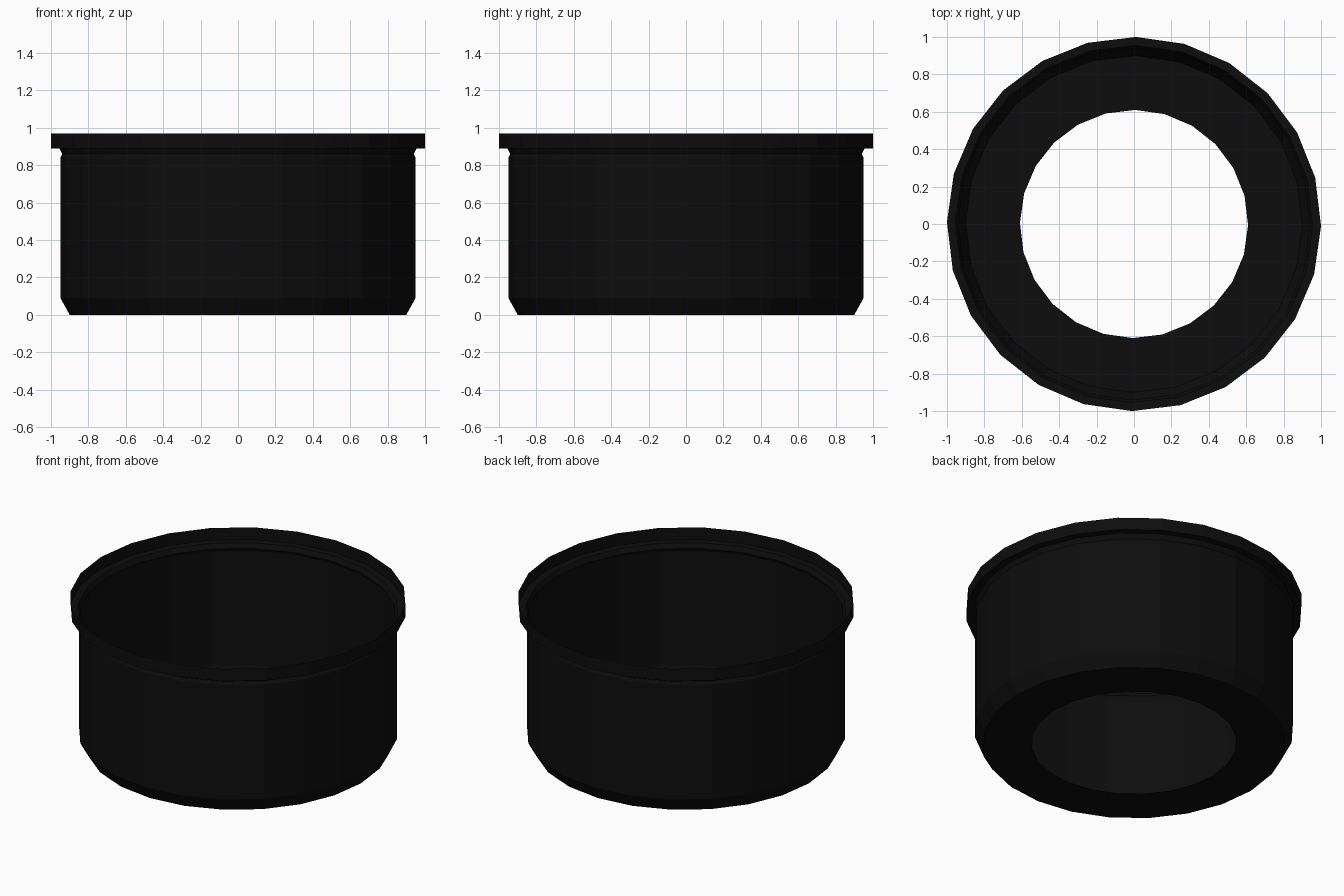
import bpy, bmesh, math

if "Cube" in bpy.data.objects:
    bpy.data.objects.remove(bpy.data.objects["Cube"])

SIDES = 24
TURN = math.radians(-0.6)

black = bpy.data.materials.new("matte black")
black.diffuse_color = (0.004, 0.004, 0.004, 1)
black.use_nodes = True
black.node_tree.nodes["Principled BSDF"].inputs["Base Color"].default_value = black.diffuse_color

# Thin shell profile (radius, height): open base, chamfer, wall, groove, stepped rim
profile = [(0.61, 0), (0.90, 0), (0.95, 0.09), (0.95, 0.84),
           (0.94, 0.86), (0.955, 0.89), (1.0, 0.89), (1.0, 0.97)]


def lathe(name, points, material):
    bm = bmesh.new()
    rings = []
    for r, z in points:
        rings.append([bm.verts.new((r * math.cos(TURN + i * math.tau / SIDES),
                                    r * math.sin(TURN + i * math.tau / SIDES), z))
                      for i in range(SIDES)])
    for low, high in zip(rings, rings[1:]):
        for i in range(SIDES):
            j = (i + 1) % SIDES
            bm.faces.new((low[i], low[j], high[j], high[i]))
    mesh = bpy.data.meshes.new(name)
    bm.to_mesh(mesh)
    bm.free()
    mesh.materials.append(material)
    obj = bpy.data.objects.new(name, mesh)
    bpy.context.collection.objects.link(obj)
    return obj


# Flanged cup with a round hole in its base
lathe("flanged_cup", profile, black)
